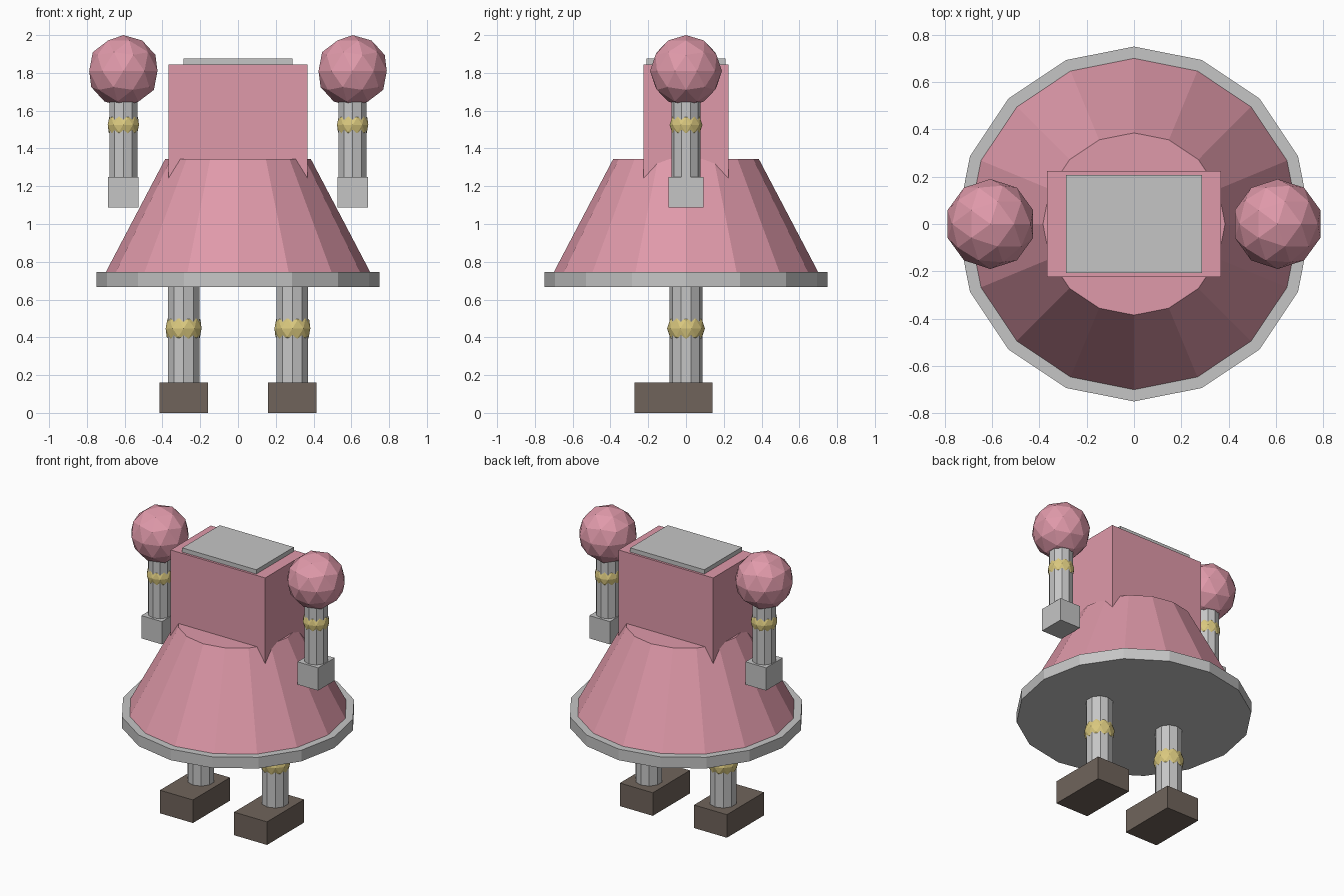
import bpy

if "Cube" in bpy.data.objects:
    bpy.data.objects.remove(bpy.data.objects["Cube"])

def material(name, rgb):
    m = bpy.data.materials.new(name)
    m.diffuse_color = (*rgb, 1)
    m.use_nodes = True
    m.node_tree.nodes["Principled BSDF"].inputs["Base Color"].default_value = m.diffuse_color
    return m

PINK = material("pink", (0.74, 0.32, 0.40))
GREY = material("grey", (0.56, 0.56, 0.56))
GOLD = material("gold", (0.70, 0.58, 0.21))
BROWN = material("dark brown", (0.162, 0.127, 0.105))

def finish(name, mat):
    ob = bpy.context.object
    ob.name = name
    ob.data.materials.append(mat)
    return ob

def box(name, mat, lo, hi):
    centre = [(a + b) / 2 for a, b in zip(lo, hi)]
    bpy.ops.mesh.primitive_cube_add(size=1, location=centre)
    ob = finish(name, mat)
    ob.scale = [b - a for a, b in zip(lo, hi)]

def frustum(name, mat, sides, r1, r2, z1, z2, x=0):
    bpy.ops.mesh.primitive_cone_add(vertices=sides, radius1=r1, radius2=r2,
                                    depth=z2 - z1, location=(x, 0, (z1 + z2) / 2))
    finish(name, mat)

def ball(name, mat, r, x, z):
    bpy.ops.mesh.primitive_ico_sphere_add(subdivisions=2, radius=r, location=(x, 0, z))
    finish(name, mat)

# Skirt and its rim
frustum("skirt_rim", GREY, 16, 0.75, 0.75, 0.667, 0.745)
frustum("skirt", PINK, 16, 0.70, 0.385, 0.745, 1.345)

# Torso block sunk into the skirt, with a top plate
box("torso", PINK, (-0.368, -0.224, 1.2), (0.368, 0.224, 1.845))
box("top_plate", GREY, (-0.288, -0.208, 1.845), (0.288, 0.208, 1.875))

for side, s in (("left", -1), ("right", 1)):
    # Leg with knee joint and foot
    x = 0.288 * s
    frustum(side + "_leg", GREY, 10, 0.088, 0.088, 0.16, 0.70, x)
    ball(side + "_knee", GOLD, 0.10, x, 0.447)
    box(side + "_foot", BROWN, (x - 0.128, -0.272, 0), (x + 0.128, 0.14, 0.162))
    # Arm with shoulder ball, elbow joint and hand
    x = 0.607 * s
    ball(side + "_shoulder", PINK, 0.19, x, 1.81)
    frustum(side + "_arm", GREY, 10, 0.078, 0.078, 1.24, 1.72, x)
    ball(side + "_elbow", GOLD, 0.087, x, 1.525)
    box(side + "_hand", GREY, (x - 0.08, -0.092, 1.088), (x + 0.08, 0.092, 1.248))
